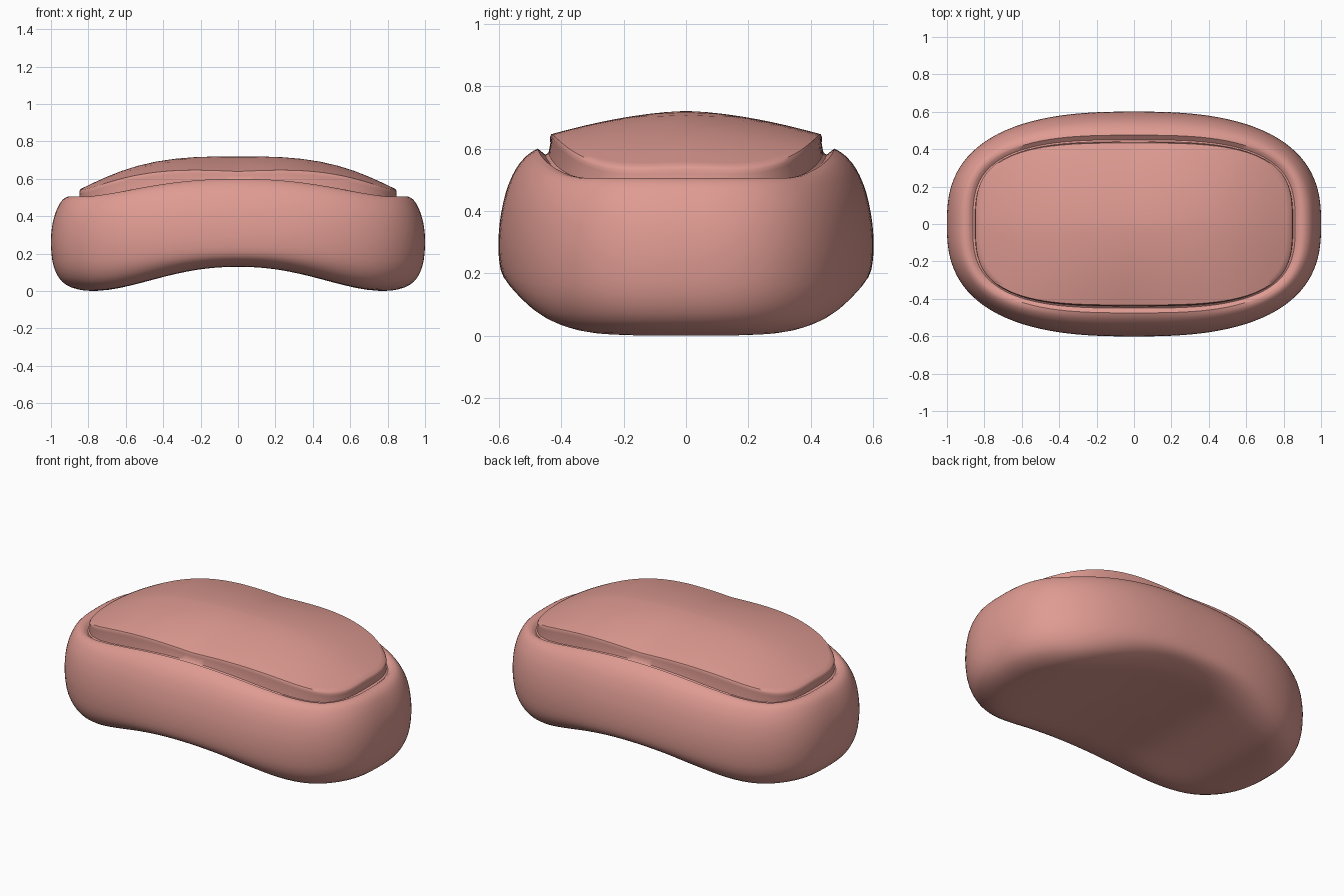
import bpy, bmesh, math

if "Cube" in bpy.data.objects:
    bpy.data.objects.remove(bpy.data.objects["Cube"])

SEG = 128

pink = bpy.data.materials.new("salmon pink")
pink.diffuse_color = (0.74, 0.33, 0.29, 1)
pink.use_nodes = True
pink.node_tree.nodes["Principled BSDF"].inputs["Base Color"].default_value = pink.diffuse_color


def arch(x, k):
    """1 in the middle, falling to 0 near the ends."""
    return (1 - min(1, abs(x) / 0.8) ** 2.2) ** k


def ring(a, b, n, height):
    """Superellipse outline with a height that depends on x and y."""
    pts = []
    for i in range(SEG):
        t = 2 * math.pi * i / SEG
        c, s = math.cos(t), math.sin(t)
        r = (abs(c) ** n + abs(s) ** n) ** (-1 / n)
        x, y = a * r * c, b * r * s
        pts.append((x, y, height(x, y)))
    return pts


def smooth_rows(rows, steps=3):
    """Catmull-Rom interpolation between profile rows."""
    out = []
    for i in range(len(rows) - 1):
        p0, p1 = rows[max(i - 1, 0)], rows[i]
        p2, p3 = rows[i + 1], rows[min(i + 2, len(rows) - 1)]
        for j in range(steps):
            t = j / steps
            out.append([0.5 * (2 * q1 + (q2 - q0) * t + (2 * q0 - 5 * q1 + 4 * q2 - q3) * t ** 2
                               + (3 * q1 - q0 - 3 * q2 + q3) * t ** 3)
                        for q0, q1, q2, q3 in zip(p0, p1, p2, p3)])
    return out + [rows[-1]]


def loft(name, rings, bottom=None, top=None):
    bm = bmesh.new()
    vs = [[bm.verts.new(p) for p in r] for r in rings]
    for lo, hi in zip(vs, vs[1:]):
        for i in range(SEG):
            j = (i + 1) % SEG
            bm.faces.new((lo[i], lo[j], hi[j], hi[i]))
    if bottom is not None:
        c = bm.verts.new((0, 0, bottom))
        for i in range(SEG):
            bm.faces.new((c, vs[0][(i + 1) % SEG], vs[0][i]))
    if top is not None:
        c = bm.verts.new((0, 0, top))
        for i in range(SEG):
            bm.faces.new((c, vs[-1][i], vs[-1][(i + 1) % SEG]))
    me = bpy.data.meshes.new(name)
    bm.to_mesh(me)
    bm.free()
    me.materials.append(pink)
    ob = bpy.data.objects.new(name, me)
    bpy.context.collection.objects.link(ob)
    bpy.ops.object.select_all(action='DESELECT')
    ob.select_set(True)
    bpy.context.view_layer.objects.active = ob
    bpy.ops.object.shade_smooth_by_angle(angle=math.radians(40))
    return ob


def arched_ring(row):
    a, b, n, z_end, z_mid, k = row
    return ring(a, b, n, lambda x, y: z_end + (z_mid - z_end) * arch(x, k))


# Arched body: half-length, half-width, squareness, end height, middle height, arch power
body = [
    (0.10, 0.05, 2.6, 0.00, 0.13, 2.2),
    (0.30, 0.15, 2.6, 0.00, 0.13, 2.2),
    (0.55, 0.28, 2.6, 0.00, 0.13, 2.2),
    (0.75, 0.39, 2.6, 0.00, 0.13, 2.2),
    (0.86, 0.47, 2.6, 0.01, 0.137, 2.2),
    (0.94, 0.54, 2.6, 0.05, 0.155, 2.1),
    (0.985, 0.585, 2.6, 0.13, 0.19, 2.0),
    (1.00, 0.60, 2.6, 0.24, 0.26, 1.8),
    (0.995, 0.597, 2.6, 0.34, 0.36, 1.6),
    (0.975, 0.577, 2.65, 0.42, 0.46, 1.4),
    (0.945, 0.545, 2.7, 0.48, 0.535, 1.4),
    (0.91, 0.507, 2.85, 0.505, 0.58, 1.4),
    (0.88, 0.475, 3.0, 0.503, 0.60, 1.4),
]
groove = (0.862, 0.45, 3.1, 0.488, 0.58, 1.4)
rings = [arched_ring(r) for r in smooth_rows(body)]
rings.append(arched_ring(groove))
loft("arched_body", rings, bottom=0.13)


# Raised domed top panel, rising out of the groove
def dome(x, y):
    g = min(1, abs(x) / 0.87)
    ridge = 0.535 + 0.185 * (1 - g ** 3) ** 1.2
    return ridge - 0.08 * (abs(y) / 0.43) ** 1.7 * (1 - 0.5 * g)


panel = [arched_ring(groove),
         arched_ring((0.85, 0.44, 3.2, 0.492, 0.588, 1.4)),
         ring(0.847, 0.434, 3.3, lambda x, y: dome(x, y) - 0.022),
         ring(0.848, 0.436, 3.3, lambda x, y: dome(x, y) - 0.008)]
for s in (0.99, 0.96, 0.9, 0.82, 0.73, 0.63, 0.52, 0.4, 0.28, 0.16, 0.06):
    panel.append(ring(0.85 * s, 0.437 * s, 3.3, dome))
loft("top_panel", panel, top=0.72)
